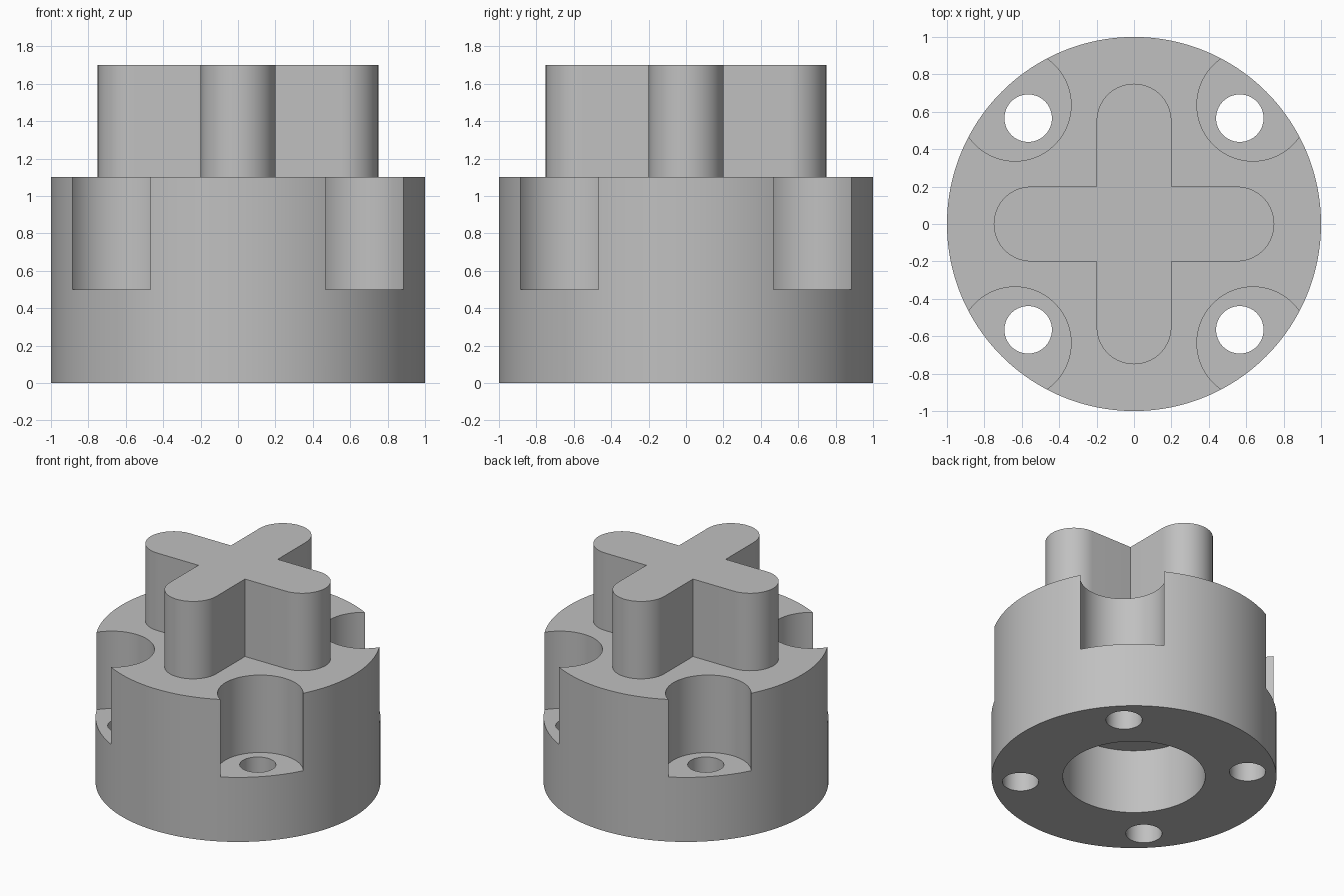
import bpy, bmesh, math
from math import pi, cos, sin

default = bpy.data.objects.get("Cube")
if default:
    bpy.data.objects.remove(default, do_unlink=True)

# Single flat grey
grey = bpy.data.materials.new("plain_grey")
grey.use_nodes = True
colour = (0.53, 0.53, 0.53, 1)
grey.diffuse_color = colour
grey.node_tree.nodes["Principled BSDF"].inputs["Base Color"].default_value = colour


def prism(name, outline, z0, z1):
    """Extrude a flat outline from z0 to z1."""
    bm = bmesh.new()
    face = bm.faces.new([bm.verts.new((x, y, z0)) for x, y in outline])
    top = bmesh.ops.extrude_face_region(bm, geom=[face])["geom"]
    verts = [v for v in top if isinstance(v, bmesh.types.BMVert)]
    bmesh.ops.translate(bm, verts=verts, vec=(0, 0, z1 - z0))
    bmesh.ops.recalc_face_normals(bm, faces=bm.faces)
    mesh = bpy.data.meshes.new(name)
    bm.to_mesh(mesh)
    bm.free()
    mesh.materials.append(grey)
    obj = bpy.data.objects.new(name, mesh)
    bpy.context.collection.objects.link(obj)
    return obj


def circle(radius, cx=0, cy=0, n=96):
    return [(cx + radius * cos(2 * pi * i / n), cy + radius * sin(2 * pi * i / n))
            for i in range(n)]


def cross(reach, half, n=32):
    """Plus-shaped outline with rounded arm ends."""
    points = []
    for arm in range(4):
        c, s = cos(arm * pi / 2), sin(arm * pi / 2)
        local = [(reach - half + half * cos(a), half * sin(a))
                 for a in (pi * (i / n - 0.5) for i in range(n + 1))]
        local.append((half, half))  # inner corner before the next arm
        points += [(x * c - y * s, x * s + y * c) for x, y in local]
    return points


def combine(target, tool, operation):
    mod = target.modifiers.new(tool.name, "BOOLEAN")
    mod.operation, mod.solver, mod.object = operation, "EXACT", tool
    bpy.context.view_layer.objects.active = target
    bpy.ops.object.modifier_apply(modifier=mod.name)
    bpy.data.objects.remove(tool, do_unlink=True)


# Round hub with the cross-shaped key on top
hub = prism("coupling_hub", circle(1, n=192), 0, 1.1)
combine(hub, prism("cross_key", cross(0.75, 0.2), 0.9, 1.7), "UNION")

# Blind bore from below
combine(hub, prism("bore_cutter", circle(0.5), -0.2, 0.5), "DIFFERENCE")

# Four open bolt pockets, each with a through hole
for k in range(4):
    a = pi / 4 + k * pi / 2
    combine(hub, prism("pocket_cutter", circle(0.3, 0.9 * cos(a), 0.9 * sin(a)), 0.5, 1.3), "DIFFERENCE")
    combine(hub, prism("hole_cutter", circle(0.127, 0.8 * cos(a), 0.8 * sin(a), 64), -0.2, 0.7), "DIFFERENCE")

# Smooth curved walls, keep the rims crisp
bpy.ops.object.select_all(action="DESELECT")
hub.select_set(True)
bpy.context.view_layer.objects.active = hub
bpy.ops.object.shade_smooth_by_angle(angle=math.radians(30))
